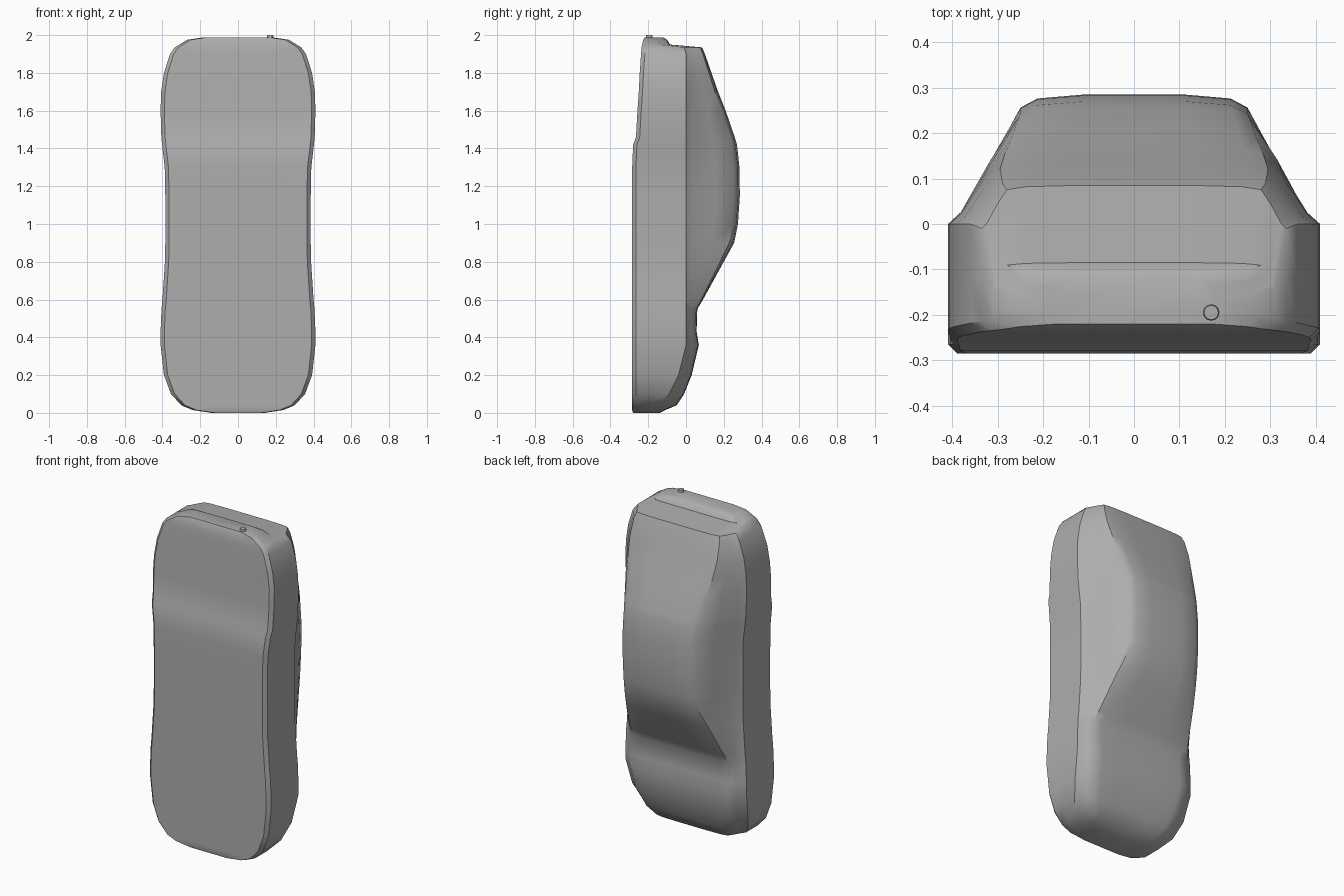
import bpy
import bmesh
from mathutils import Vector

default_cube = bpy.data.objects.get("Cube")
if default_cube:
    bpy.data.objects.remove(default_cube, do_unlink=True)

grey = bpy.data.materials.new("body grey")
grey.use_nodes = True
colour = (0.42, 0.42, 0.42, 1)
grey.diffuse_color = colour
grey.node_tree.nodes["Principled BSDF"].inputs["Base Color"].default_value = colour


def mix(start, end, amount):
    return start + (end - start) * amount


def half_section(width, floor, belt, top, roof_width):
    """Half outline of the car body, from the floor centre to the roof centre."""
    rise = top - belt
    side = [
        (0, floor),
        (width * .6, floor),
        (width - .02, floor),
        (width, floor + .02),
        (width, mix(floor, belt, .5)),
        (width, belt),
        (mix(width, roof_width, .2), belt + rise * .12),
        (mix(width, roof_width, .6), belt + rise * .55),
        (roof_width, top - rise * .1),
        (roof_width * .85, top - rise * .03),
        (roof_width * .45, top),
        (0, top),
    ]
    return side


def finish(bm, name):
    """Turn a bmesh into a named, softly shaded grey object."""
    bmesh.ops.recalc_face_normals(bm, faces=bm.faces)
    mesh = bpy.data.meshes.new(name)
    bm.to_mesh(mesh)
    bm.free()
    mesh.materials.append(grey)
    part = bpy.data.objects.new(name, mesh)
    bpy.context.collection.objects.link(part)
    bpy.ops.object.select_all(action='DESELECT')
    part.select_set(True)
    bpy.context.view_layer.objects.active = part
    bpy.ops.object.shade_smooth_by_angle(angle=.6)
    return part


# Stations from nose to tail: height, half width, floor, belt, top, roof half width
stations = [
    (0, .14, -.28, -.21, -.14, .12),
    (.015, .24, -.285, -.2, -.11, .2),
    (.04, .3, -.285, -.15, -.05, .24),
    (.1, .355, -.285, -.09, -.01, .28),
    (.2, .392, -.285, -.04, .03, .31),
    (.36, .41, -.285, 0, .068, .33),
    (.43, .41, -.285, 0, .056, .33),
    (.55, .405, -.285, 0, .06, .33),
    (.6, .4, -.285, 0, .09, .32),
    (.8, .387, -.285, 0, .2, .28),
    (.9, .385, -.285, 0, .255, .255),
    (1, .385, -.285, 0, .275, .25),
    (1.15, .385, -.285, 0, .285, .25),
    (1.3, .388, -.285, 0, .283, .25),
    (1.42, .402, -.28, 0, .27, .25),
    (1.46, .406, -.265, 0, .258, .255),
    (1.6, .41, -.257, 0, .21, .27),
    (1.7, .407, -.25, 0, .17, .285),
    (1.8, .392, -.245, 0, .135, .295),
    (1.9, .36, -.238, 0, .1, .29),
    (1.935, .335, -.235, -.01, .085, .28),
    (1.95, .31, -.232, -.14, -.085, .28),
    (1.975, .27, -.226, -.16, -.1, .24),
    (1.987, .19, -.22, -.17, -.12, .16),
]

# Body shell: mirrored sections joined from nose to tail
bm = bmesh.new()
rings = []
for height, *shape in stations:
    half = half_section(*shape)
    outline = half + [(-x, y) for x, y in reversed(half[1:-1])]
    rings.append([bm.verts.new((x, y, height)) for x, y in outline])
for lower, upper in zip(rings, rings[1:]):
    for i in range(len(lower)):
        j = (i + 1) % len(lower)
        bm.faces.new((lower[i], lower[j], upper[j], upper[i]))
for end in (rings[0], rings[-1]):
    bm.faces.new(end)
finish(bm, "car_body")

# Small pipe end on the rear bumper
bm = bmesh.new()
bmesh.ops.create_cone(bm, cap_ends=True, segments=12, radius1=.022,
                      radius2=.016, depth=.05)
bmesh.ops.translate(bm, verts=bm.verts, vec=Vector((.17, -.195, 1.975)))
finish(bm, "exhaust_tip")
